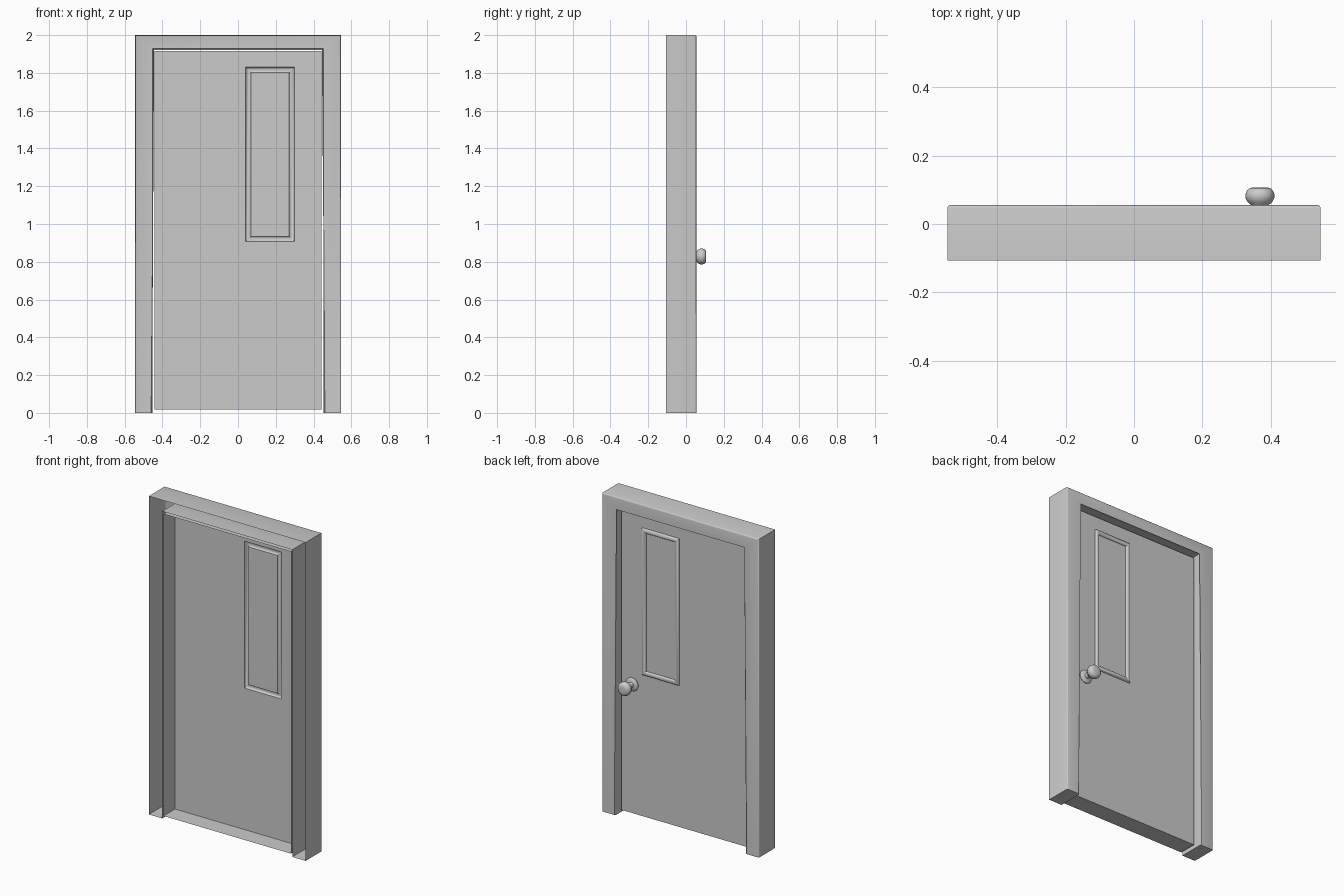
import bpy, bmesh, math
from mathutils import Vector

if "Cube" in bpy.data.objects:
    bpy.data.objects.remove(bpy.data.objects["Cube"])

FRONT, FRAME_Y, DOOR_Y = -0.107, 0.055, 0.007


def finish(name, bm):
    mesh = bpy.data.meshes.new(name)
    bm.to_mesh(mesh)
    bm.free()
    obj = bpy.data.objects.new(name, mesh)
    bpy.context.collection.objects.link(obj)
    bpy.ops.object.select_all(action='DESELECT')
    obj.select_set(True)
    bpy.context.view_layer.objects.active = obj
    bpy.ops.object.shade_smooth_by_angle(angle=math.radians(35))
    return obj


def rect(x0, x1, z0, z1):
    return [(x0, z0), (x1, z0), (x1, z1), (x0, z1)]


def nested(name, rings, cap=False, bevel=0):
    """Skin successive (outline, y) rings, facing +y; optionally cap the last."""
    bm = bmesh.new()
    loops = [[bm.verts.new((x, y, z)) for x, z in pts] for pts, y in rings]
    for a, b in zip(loops, loops[1:]):
        for i in range(len(a)):
            j = (i + 1) % len(a)
            bm.faces.new((a[j], a[i], b[i], b[j]))
    if cap:
        face = bm.faces.new(loops[-1][::-1])
        if bevel:
            edges = [e for e in face.edges if any(v.co.z > 0.01 for v in e.verts)]
            bmesh.ops.bevel(bm, geom=edges, offset=bevel, segments=3,
                            profile=0.5, affect='EDGES')
    return finish(name, bm)


# Frame: hollow channel open at the front, rounded on the knob side
arch = [(-0.545, 0), (-0.452, 0), (-0.452, 1.93), (0.452, 1.93),
        (0.452, 0), (0.545, 0), (0.545, 2), (-0.545, 2)]
nested("door_frame", [(arch, FRONT), (arch, FRAME_Y)], cap=True, bevel=0.008)

# Door leaf: tray open at the front with a window opening
leaf = rect(-0.443, 0.443, 0.018, 1.915)


def window(d):
    return rect(0.04 + d, 0.298 - d, 0.907 + d, 1.83 - d)


nested("door_leaf", [(leaf, FRONT), (leaf, DOOR_Y), (window(0), DOOR_Y)])

# Rounded window trim and the pane inside it
profile = [(0, 0), (0.002, 0.007), (0.008, 0.012), (0.014, 0.013),
           (0.02, 0.012), (0.026, 0.007), (0.028, 0)]
nested("window_trim", [(window(d), DOOR_Y + h) for d, h in profile])
nested("window_pane", [(window(0.028), DOOR_Y), (window(0.029), DOOR_Y)], cap=True)

# Knob: rosette, neck and flattened ball turned about the y axis
turned = [(0.042, 0.007), (0.042, 0.011), (0.036, 0.017), (0.017, 0.021),
          (0.015, 0.042), (0.024, 0.054), (0.036, 0.064), (0.042, 0.076),
          (0.042, 0.087), (0.038, 0.098), (0.03, 0.105), (0.018, 0.107), (0, 0.107)]
bm = bmesh.new()
centre = Vector((0.368, 0, 0.828))
verts = [bm.verts.new(centre + Vector((r, y, 0))) for r, y in turned]
edges = [bm.edges.new(p) for p in zip(verts, verts[1:])]
bmesh.ops.spin(bm, geom=verts + edges, cent=centre, axis=(0, 1, 0),
               angle=math.tau, steps=32, use_duplicate=False)
bmesh.ops.remove_doubles(bm, verts=bm.verts, dist=0.0001)
bmesh.ops.recalc_face_normals(bm, faces=bm.faces)
finish("door_knob", bm)
